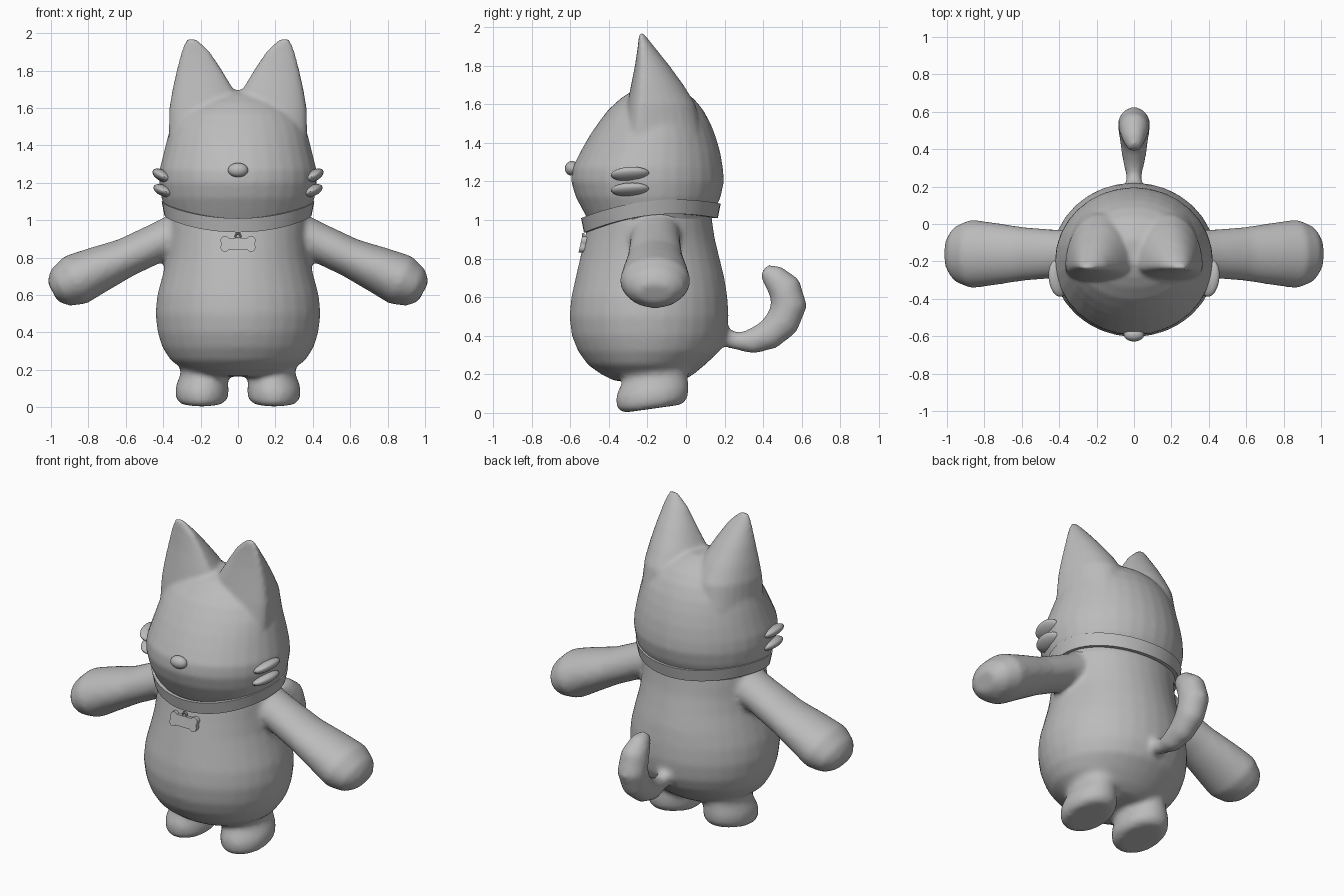
import bpy, bmesh, math
from mathutils import Vector, Matrix

cube = bpy.data.objects.get("Cube")
if cube:
    bpy.data.objects.remove(cube)

grey = bpy.data.materials.new("soft grey")
grey.use_nodes = True
colour = (0.5, 0.5, 0.5, 1)
grey.diffuse_color = colour
grey.node_tree.nodes["Principled BSDF"].inputs["Base Color"].default_value = colour


def finish(name, bm, voxel=None, passes=8):
    """Turn a bmesh into an object; with a voxel size, fuse and soften its parts."""
    bmesh.ops.recalc_face_normals(bm, faces=bm.faces)
    mesh = bpy.data.meshes.new(name)
    bm.to_mesh(mesh)
    bm.free()
    mesh.materials.append(grey)
    ob = bpy.data.objects.new(name, mesh)
    bpy.context.collection.objects.link(ob)
    if voxel:
        remesh = ob.modifiers.new("Fuse", 'REMESH')
        remesh.mode = 'VOXEL'
        remesh.voxel_size = voxel
        remesh.use_smooth_shade = True
        soften = ob.modifiers.new("Soften", 'SMOOTH')
        soften.factor = 0.5
        soften.iterations = passes
    else:
        bpy.ops.object.select_all(action='DESELECT')
        ob.select_set(True)
        bpy.context.view_layer.objects.active = ob
        bpy.ops.object.shade_smooth_by_angle(angle=math.radians(40))
    return ob


def loft(bm, loops, closed=False):
    """Skin a row of point loops, capping the ends unless the row is closed."""
    rows = [[bm.verts.new(p) for p in loop] for loop in loops]
    n = len(rows[0])
    pairs = list(zip(rows, rows[1:])) + ([(rows[-1], rows[0])] if closed else [])
    for a, b in pairs:
        for i in range(n):
            j = (i + 1) % n
            bm.faces.new((a[i], a[j], b[j], b[i]))
    if not closed:
        bm.faces.new(rows[0])
        bm.faces.new(rows[-1])


def angles(n=32):
    return [math.tau * i / n for i in range(n)]


def flat_ring(z, x0, x1, y0, y1, mid=0.5, tilt=0.0):
    """Level oval between two x and two y limits; mid places its widest line."""
    cx, rx, cy = (x0 + x1) / 2, (x1 - x0) / 2, y0 + (y1 - y0) * mid
    pts = []
    for a in angles():
        s = math.sin(a)
        y = cy + s * (y1 - cy if s > 0 else cy - y0)
        pts.append(Vector((cx + rx * math.cos(a), y, z + tilt * (y - y0))))
    return pts


def tube(bm, path, side):
    """Skin ovals square to a path of (centre, radius along side, other radius)."""
    side = Vector(side)
    loops = []
    for i, (c, r1, r2) in enumerate(path):
        ahead = Vector(path[min(i + 1, len(path) - 1)][0])
        behind = Vector(path[max(i - 1, 0)][0])
        other = (ahead - behind).cross(side).normalized()
        loops.append([Vector(c) + side * (r1 * math.cos(a)) + other * (r2 * math.sin(a))
                      for a in angles()])
    loft(bm, loops)


def mirror(bm):
    """Add a copy of everything on the other side of x = 0."""
    copy = bmesh.ops.duplicate(bm, geom=bm.verts[:] + bm.edges[:] + bm.faces[:])
    verts = [g for g in copy["geom"] if isinstance(g, bmesh.types.BMVert)]
    bmesh.ops.scale(bm, vec=(-1, 1, 1), verts=verts)


def ellipsoid(bm, centre, radii, rotation=Matrix()):
    m = Matrix.Translation(centre) @ rotation @ Matrix.Diagonal((*radii, 1))
    bmesh.ops.create_uvsphere(bm, u_segments=24, v_segments=14, radius=1, matrix=m)


# Body: arms and legs are mirrored, then fused with torso and tail
bm = bmesh.new()
arm = [(.22, .96, .13, .13), (.42, .885, .13, .105), (.6, .80, .145, .105),
       (.75, .735, .168, .125), (.87, .68, .184, .14), (.95, .64, .15, .11),
       (.992, .618, .09, .06)]
tube(bm, [((x, -.16, z), ry, rz) for x, z, ry, rz in arm], (0, 1, 0))
leg = [(.0, .08, .31, -.33, -.02), (.025, .05, .335, -.36, .01), (.08, .05, .335, -.365, .015),
       (.12, .055, .32, -.35, .01), (.16, .06, .305, -.33, .01), (.30, .05, .32, -.34, .06)]
loft(bm, [flat_ring(*r, tilt=.14) for r in leg])
mirror(bm)
torso = [(.165, .20, -.37, -.02), (.20, .29, -.44, .04), (.25, .36, -.51, .10),
         (.32, .405, -.56, .175), (.40, .43, -.592, .21), (.50, .442, -.605, .222),
         (.60, .432, -.595, .215), (.70, .405, -.573, .20), (.80, .38, -.55, .175),
         (.90, .37, -.527, .15), (1.0, .37, -.505, .135), (1.06, .36, -.49, .13)]
loft(bm, [flat_ring(z, -w, w, f, b) for z, w, f, b in torso])
tail = [(.12, .42, .06), (.20, .395, .052), (.26, .372, .045), (.34, .37, .066), (.43, .405, .08),
        (.50, .47, .09), (.535, .56, .094), (.51, .65, .088), (.45, .71, .066), (.40, .74, .035)]
tube(bm, [((0, y, z), r * .92, r) for y, z, r in tail], (1, 0, 0))
finish("body", bm, .016, 10)

# Head: round skull with two flat-fronted, pointed ears
bm = bmesh.new()
ear = [(1.30, .06, .33, -.33, .05), (1.45, .03, .37, -.325, .08), (1.60, -.01, .367, -.305, .05),
       (1.70, .025, .35, -.285, -.012), (1.80, .085, .328, -.265, -.085),
       (1.90, .15, .303, -.25, -.165), (1.95, .20, .285, -.245, -.205),
       (1.975, .235, .27, -.242, -.225)]
loft(bm, [flat_ring(*r, mid=.22) for r in ear])
mirror(bm)
skull = [(.97, .355, -.49, .12), (1.05, .385, -.535, .15), (1.12, .41, -.572, .18),
         (1.20, .423, -.596, .197), (1.27, .42, -.59, .192), (1.35, .40, -.55, .178),
         (1.43, .38, -.505, .155), (1.50, .36, -.458, .128), (1.57, .32, -.405, .09),
         (1.63, .25, -.34, .04), (1.67, .17, -.28, -.02), (1.695, .08, -.21, -.08)]
loft(bm, [flat_ring(z, -w, w, f, b) for z, w, f, b in skull])
finish("head", bm, .013, 7)

# Nose
bm = bmesh.new()
ellipsoid(bm, (0, -.592, 1.268), (.054, .036, .038))
finish("nose", bm)

# Cheek tufts: two swept lobes on each side
bm = bmesh.new()
for z, reach, lean in ((1.238, .405, -.5), (1.158, .398, -.4)):
    turn = Matrix.Rotation(lean, 4, 'Y') @ Matrix.Rotation(-.15, 4, 'Z')
    ellipsoid(bm, (reach, -.29, z), (.056, .1, .03), turn)
mirror(bm)
finish("cheek_tufts", bm)

# Collar: dipping band around the neck
bm = bmesh.new()
loops = []
for a in angles(48):
    c, s = math.cos(a), math.sin(a)
    top = 1.10 - .0375 * c - .0525 * c * c
    corners = ((0, 0), (-.022, 0), (-.037, -.075), (-.015, -.075))
    loops.append([Vector(((.408 + r) * s, -.182 - (.362 + r) * c, top + h)) for r, h in corners])
loft(bm, loops, closed=True)
finish("collar", bm)

# Bone tag: bar with two knobs at each end, as one flat outline
bm = bmesh.new()
outline = []
for cx, cz, start in ((.07, .018, -35), (-.07, .018, 35), (-.07, -.018, 145), (.07, -.018, 215)):
    for k in range(9):
        a = math.radians(start + k * 22.5)
        outline.append((cx + .024 * math.cos(a), cz + .024 * math.sin(a)))
lean = .22
loft(bm, [[Vector((x, y + lean * z, .873 + z)) for x, z in outline] for y in (-.548, -.515)])
finish("bone_tag", bm)

# Small ring holding the tag
bm = bmesh.new()
loops = []
for a in angles(20):
    loops.append([Vector(((.013 + .005 * math.cos(b)) * math.cos(a), -.533 + .007 * math.sin(b),
                          .915 + (.013 + .005 * math.cos(b)) * math.sin(a))) for b in angles(8)])
loft(bm, loops, closed=True)
finish("tag_ring", bm)
